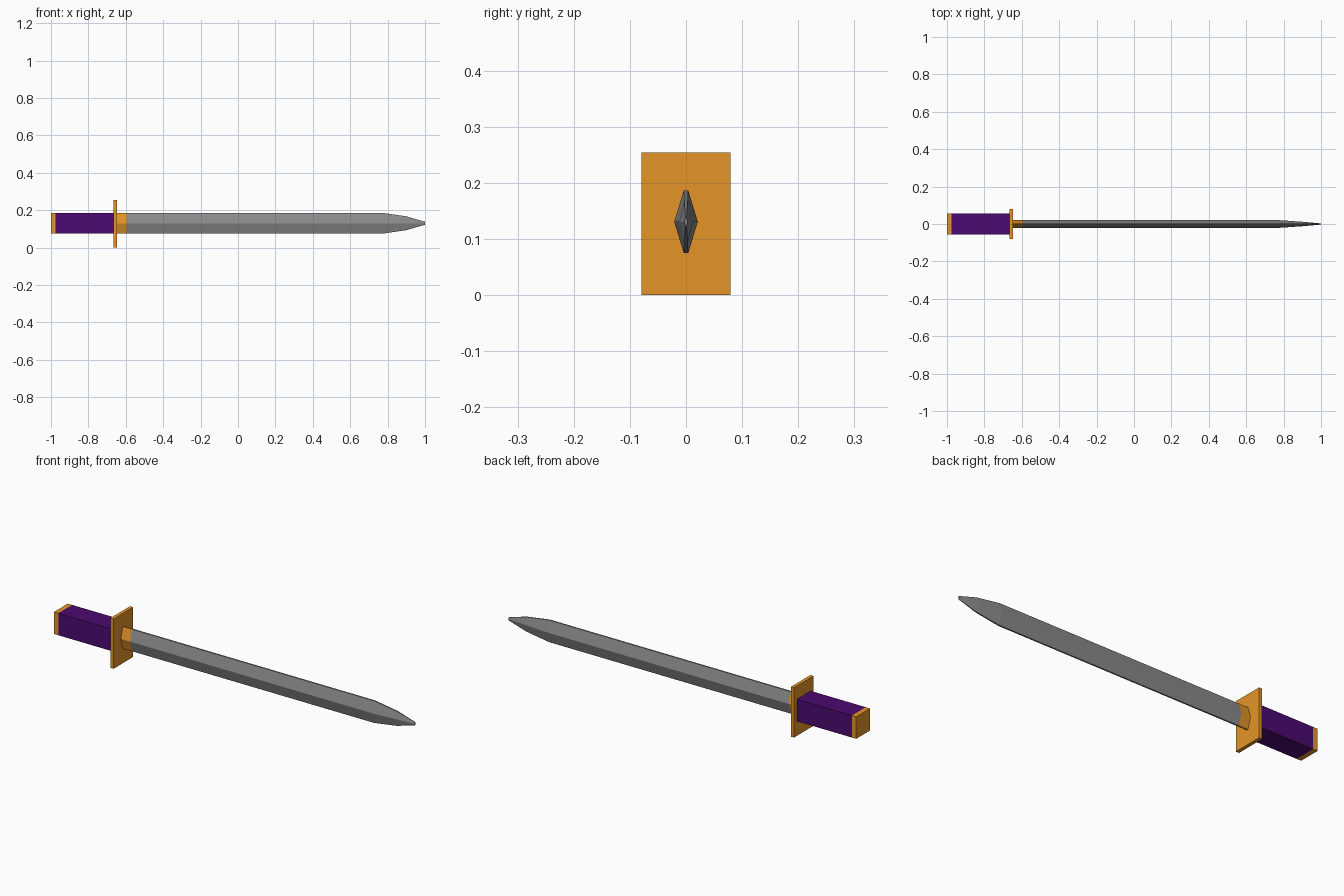
import bpy, bmesh

if "Cube" in bpy.data.objects:
    bpy.data.objects.remove(bpy.data.objects["Cube"])

ZC = 0.1305  # height of the sword's long axis


def material(name, color):
    m = bpy.data.materials.new(name)
    m.diffuse_color = color
    m.use_nodes = True
    m.node_tree.nodes["Principled BSDF"].inputs["Base Color"].default_value = m.diffuse_color
    return m


gold = material("gold", (0.78, 0.30, 0.022, 1))
purple = material("purple", (0.07, 0.003, 0.16, 1))
steel = material("dark_steel", (0.26, 0.26, 0.26, 1))


def box(name, x0, x1, half_y, z0, z1, mat):
    bpy.ops.mesh.primitive_cube_add(size=1, location=((x0 + x1) / 2, 0, (z0 + z1) / 2))
    ob = bpy.context.object
    ob.name = name
    ob.scale = (x1 - x0, 2 * half_y, z1 - z0)
    bpy.ops.object.transform_apply(location=False, rotation=False, scale=True)
    ob.data.materials.append(mat)
    return ob


def loft(name, stations, mat):
    """Skin narrow-edged diamond sections: (x, half thickness, half height, half edge)."""
    bm = bmesh.new()
    rings = []
    for x, t, h, e in stations:
        section = [(t, 0), (e, h), (-e, h), (-t, 0), (-e, -h), (e, -h)]
        rings.append([bm.verts.new((x, y, ZC + z)) for y, z in section])
    for a, b in zip(rings, rings[1:]):
        for i in range(6):
            j = (i + 1) % 6
            bm.faces.new((a[i], a[j], b[j], b[i]))
    bm.faces.new(rings[0])
    bm.faces.new(rings[-1])
    bmesh.ops.recalc_face_normals(bm, faces=bm.faces)
    mesh = bpy.data.meshes.new(name)
    bm.to_mesh(mesh)
    bm.free()
    mesh.materials.append(mat)
    ob = bpy.data.objects.new(name, mesh)
    bpy.context.collection.objects.link(ob)
    return ob


# Hilt: end cap, grip and rectangular guard
box("pommel", -1.0, -0.975, 0.056, ZC - 0.056, ZC + 0.056, gold)
box("grip", -0.975, -0.665, 0.056, ZC - 0.056, ZC + 0.056, purple)
box("guard", -0.665, -0.647, 0.079, 0.0, 0.254, gold)

# Collar and blade share one cross-section; the blade tapers in two steps
full = (0.021, 0.056, 0.004)
loft("blade_collar", [(-0.647, *full), (-0.595, *full)], gold)
loft("blade", [(-0.595, *full), (0.77, *full),
               (0.90, 0.012, 0.037, 0.003), (1.0, 0.003, 0.008, 0.001)], steel)
